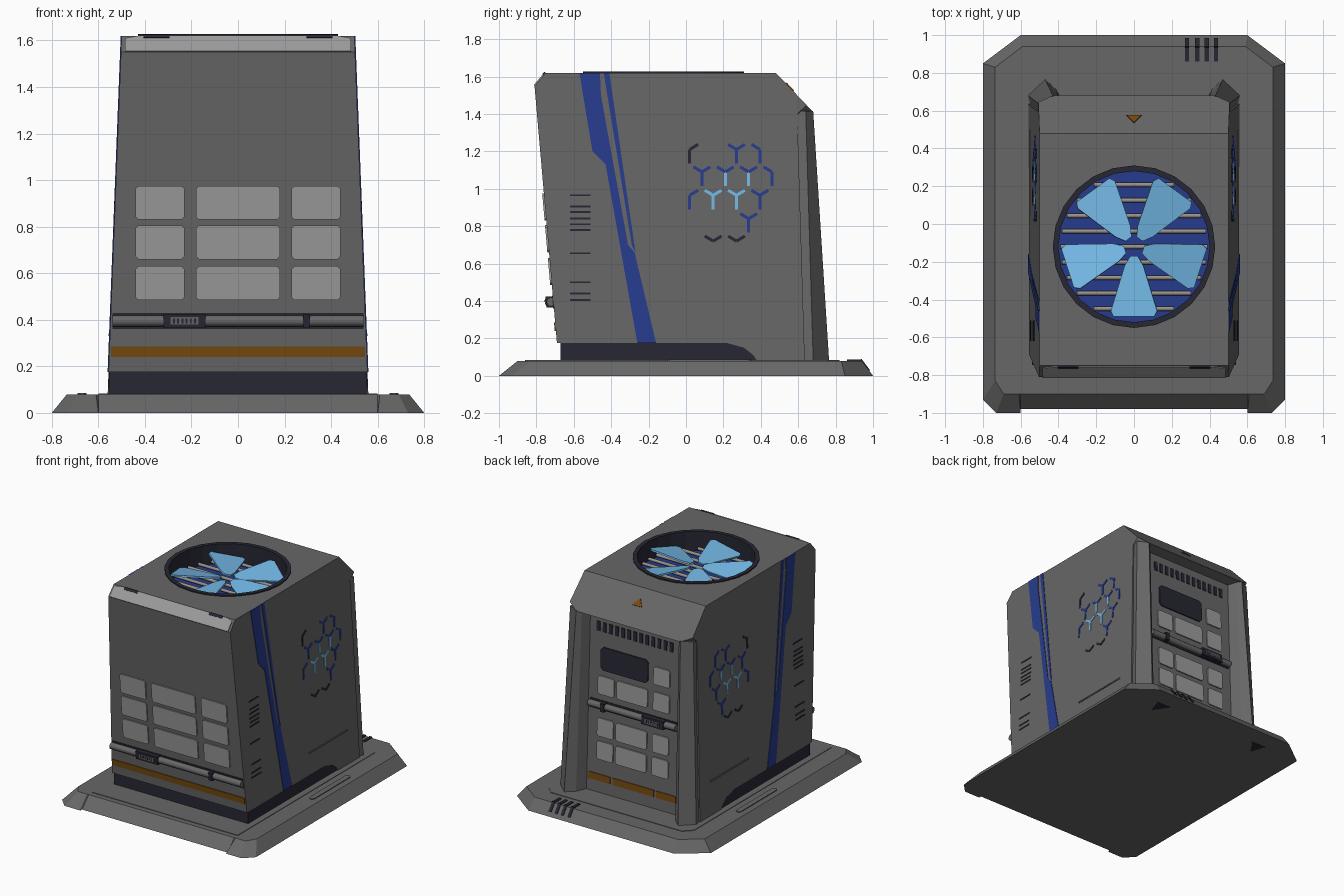
import bpy, bmesh, math
from mathutils import Vector, Matrix

cube = bpy.data.objects.get("Cube")
if cube:
    bpy.data.objects.remove(cube, do_unlink=True)


def material(name, rgb):
    m = bpy.data.materials.new(name)
    m.use_nodes = True
    m.diffuse_color = (*rgb, 1)
    m.node_tree.nodes["Principled BSDF"].inputs["Base Color"].default_value = (*rgb, 1)
    return m


GRAY = material("case gray", (.135, .135, .135))
LIGHT = material("panel light gray", (.33, .33, .33))
DARK = material("dark trim", (.02, .02, .034))
BLUE = material("deep blue", (.02, .045, .27))
SKY = material("light blue", (.18, .5, .82))
ORANGE = material("amber", (.18, .07, .005))
STEEL = material("steel", (.32, .29, .26))


def finish(name, bm, mat, smooth=False):
    bmesh.ops.recalc_face_normals(bm, faces=bm.faces)
    me = bpy.data.meshes.new(name)
    bm.to_mesh(me)
    bm.free()
    me.materials.append(mat)
    if smooth:
        for p in me.polygons:
            p.use_smooth = len(p.vertices) == 4
    ob = bpy.data.objects.new(name, me)
    bpy.context.collection.objects.link(ob)
    return ob


def loft(name, rings, mat):
    """Closed solid through matching rings of points."""
    bm = bmesh.new()
    vs = [[bm.verts.new(p) for p in r] for r in rings]
    n = len(vs[0])
    bm.faces.new(vs[0])
    bm.faces.new(vs[-1])
    for a, b in zip(vs, vs[1:]):
        for i in range(n):
            j = (i + 1) % n
            bm.faces.new((a[i], a[j], b[j], b[i]))
    return finish(name, bm, mat)


def plate(name, pts, where, mat, t=.006):
    """Thin plate: 2D outline laid on a surface given by where(u, v, depth)."""
    return loft(name, [[where(u, v, d) for u, v in pts] for d in (-.01, t)], mat)


def rect(u0, u1, v0, v1):
    return [(u0, v0), (u1, v0), (u1, v1), (u0, v1)]


def soft(u0, u1, v0, v1, c=.012):
    return [(u0 + c, v0), (u1 - c, v0), (u1, v0 + c), (u1, v1 - c),
            (u1 - c, v1), (u0 + c, v1), (u0, v1 - c), (u0, v0 + c)]


def rod(name, p, q, r, mat, sides=12):
    p, q = Vector(p), Vector(q)
    bm = bmesh.new()
    bmesh.ops.create_cone(bm, cap_ends=True, segments=sides, radius1=r, radius2=r, depth=(q - p).length)
    rot = (q - p).to_track_quat('Z', 'Y').to_matrix().to_4x4()
    bm.transform(Matrix.Translation((p + q) / 2) @ rot)
    return finish(name, bm, mat, True)


# Surfaces of the tapered case
def half_width(z):
    return .56 - .06 * (z - .08) / 1.54


def front(u, v, d):
    return (u, -.69 - .12 * (v - .175) / 1.375 - d, v)


def back(u, v, d):
    return (u, .635 - .04 * (v - .08) / 1.32 + d, v)


def top(u, v, d):
    return (u, v, 1.62 + d)


def floor(u, v, d):
    return (u, v, .08 + d)


def brow(u, v, d):
    return (u, -.81 + .06 * v - .7 * d, 1.55 + .07 * v + .7 * d)


def rear_slope(u, v, d):
    return (u, .48 + .2 * v + .7 * d, 1.62 - .21 * v + .7 * d)


def flank(s):
    return lambda u, v, d: (s * (half_width(v) + d), u, v)


# Base tray with sloping rim
half_low = [(.6, -.98), (.6, -1), (.73, -1), (.8, -.93), (.8, .85), (.6, 1)]
half_high = [(.6, -.9), (.61, -.9), (.69, -.9), (.735, -.83), (.735, .83), (.59, .94)]


def both(half, z):
    return [(x, y, z) for x, y in half] + [(-x, y, z) for x, y in reversed(half)]


loft("base_tray", [both(half_low, 0), both(half_high, .08)], GRAY)
plate("base_deck", [(-.6, -.86), (.6, -.86), (.6, .76), (.54, .82), (-.54, .82), (-.6, .76)], floor, GRAY, .004)
for s in (-1, 1):
    plate("base_side_pad", soft(s * .67 - .02, s * .67 + .02, -.1, .35), floor, GRAY)
    plate("base_underside_vent", [(s * .38, .86), (s * .5, .86), (s * .46, .74)],
          lambda u, v, d: (u, v, .003 - d), DARK, .004)
for x in (.28, .335, .385, .435):
    plate("base_vent_slot", rect(x - .011, x + .011, .86, .94), floor, DARK)
    plate("base_vent_slot_slope", rect(x - .011, x + .011, .935, .98),
          lambda u, v, d: (u, v + .6 * d, .08 - (v - .94) * 1.33 + .6 * d), DARK)

# Dark plinth
loft("plinth", [[(s * .552, y, z) for y, z in rect(-.67, .5, .07, .19)] for s in (-1, 1)], DARK)

# Main case: side profile spanned across, with clipped rear lip corners
profile = [(-.69, .175), (-.81, 1.55), (-.75, 1.62), (.48, 1.62), (.645, 1.447), (.68, 1.41),
           (.595, 1.4), (.635, .08), (.38, .08), (.36, .11), (.31, .15), (.22, .175)]
LIP = 5
bm = bmesh.new()
loops = []
for s in (-1, 1):
    loops.append([bm.verts.new((s * (.43 if i == LIP else half_width(z)), y, z))
                  for i, (y, z) in enumerate(profile)])
for l in loops:
    bm.faces.new([v for i, v in enumerate(l) if i != LIP])
    bm.faces.new(l[LIP - 1:LIP + 2])
for i in range(len(profile)):
    j = (i + 1) % len(profile)
    bm.faces.new((loops[0][i], loops[0][j], loops[1][j], loops[1][i]))
case = finish("case", bm, GRAY)

# Fan well cut into the top
FY = -.12
cutter = rod("fan_well_cutter", (0, FY, 1.47), (0, FY, 1.8), .415, GRAY, 24)
cutter.hide_render = True
cutter.hide_set(True)
cutter.display_type = 'WIRE'
cut = case.modifiers.new("fan_well", 'BOOLEAN')
cut.object = cutter
cut.operation = 'DIFFERENCE'
cut.solver = 'EXACT'

# Fan ring, floor, grille bars and blades
bm = bmesh.new()
circles = [[bm.verts.new((r * math.cos(k * math.tau / 24), FY + r * math.sin(k * math.tau / 24), z))
            for k in range(24)] for r, z in ((.43, 1.6), (.43, 1.628), (.4, 1.628), (.4, 1.475))]
for a, b in zip(circles, circles[1:]):
    for k in range(24):
        m = (k + 1) % 24
        bm.faces.new((a[k], a[m], b[m], b[k]))
finish("fan_ring", bm, DARK)
rod("fan_floor", (0, FY, 1.46), (0, FY, 1.485), .412, BLUE, 24)
for k in range(-4, 5):
    dy = k * .082
    w = math.sqrt(.39 ** 2 - dy ** 2)
    rod("fan_grille_bar", (-w, FY + dy, 1.505), (w, FY + dy, 1.505), .012, STEEL, 8)
blade = [(.05, -.02), (.1, -.05), (.34, -.125), (.37, -.11), (.37, .11), (.34, .125), (.1, .05), (.05, .02)]
for k in range(5):
    turn = Matrix.Rotation(math.radians(72 * k - 90), 3, 'Z') @ Matrix.Rotation(math.radians(12), 3, 'X')
    plate("fan_blade", blade, lambda u, v, d: turn @ Vector((u, v, d)) + Vector((0, FY, 1.56)), SKY, .002)

# Top brow and rear slope marks
plate("brow_panel", [(-.485, 0), (.485, 0), (.485, .8), (.42, .97), (-.42, .97), (-.485, .8)], brow, LIGHT)
for s in (-1, 1):
    plate("brow_tab", rect(s * .35 - .055, s * .35 + .055, .8, 1.0), brow, DARK, .009)
plate("rear_marker", [(-.04, .47), (.04, .47), (0, .27)], rear_slope, ORANGE)

# Front keypad, stripe and pipe
for x0, x1 in ((-.44, -.23), (-.18, .18), (.23, .44)):
    for z in (.485, .66, .83):
        plate("front_button", soft(x0, x1, z, z + .145), front, LIGHT, .009)
plate("front_stripe", rect(-.545, .545, .24, .285), front, ORANGE)


def pipe(label, where, w, z, clamps):
    plate(label + "_pipe_groove", rect(-w, w, z - .035, z + .035), where, DARK, .004)
    rod(label + "_pipe", where(-w, z, .012), where(w, z, .012), .024, GRAY)
    for a, b in clamps:
        plate(label + "_pipe_clamp", rect(a, b, z - .03, z + .03), where, DARK, .04)
        if b - a > .1:
            plate(label + "_clamp_face", rect(a + .03, b - .03, z - .016, z + .016), where, GRAY, .044)
            for k in range(6):
                u = a + .045 + k * (b - a - .09) / 5
                plate(label + "_clamp_slot", rect(u - .004, u + .004, z - .01, z + .01), where, DARK, .046)


pipe("front", front, .54, .395, ((-.32, -.14), (.28, .31)))

# Rear panel: vents, screen, keys, pipe and broken stripe
for k in range(13):
    x = -.3 + k * .05
    plate("rear_vent", rect(x - .014, x + .014, 1.27, 1.34), back, DARK)
plate("rear_screen", soft(-.115, .275, .99, 1.16, .02), back, DARK, .009)
plate("rear_key", soft(-.295, -.16, 1, 1.13), back, LIGHT, .009)
for z in (.81, .5, .33):
    for x0, x1 in ((-.295, -.16), (-.115, .14), (.16, .295)):
        plate("rear_key", soft(x0, x1, z, z + .135), back, LIGHT, .009)
pipe("rear", back, .36, .73, ((-.27, -.09), (.22, .25)))
for x0, x1 in ((-.36, -.2), (-.18, .16), (.18, .36)):
    plate("rear_stripe", rect(x0, x1, .17, .22), back, ORANGE)

# Side decoration
stripe = [(-.57, 1.62), (-.46, 1.62), (-.455, 1.5), (-.31, .7), (-.275, .66), (-.16, .175),
          (-.26, .175), (-.43, 1.13), (-.5, 1.2)]
thin = [(-.44, 1.62), (-.41, 1.62), (-.27, .66), (-.29, .7)]
# Honeycomb joints: y, z, left arm, right arm, stem, colour
joints = [(.02, 1.21, 0, 1, 1, DARK), (.27, 1.21, 1, 1, 1, BLUE), (.395, 1.21, 1, 0, 1, BLUE),
          (.085, 1.09, 1, 1, 1, BLUE), (.21, 1.09, 1, 1, 1, BLUE), (.335, 1.09, 1, 1, 1, BLUE),
          (.46, 1.09, 1, 0, 1, BLUE), (.02, .965, 0, 1, 1, BLUE), (.145, .965, 1, 1, 1, SKY),
          (.27, .965, 1, 1, 1, SKY), (.395, .965, 1, 1, 1, BLUE), (.335, .84, 1, 1, 1, BLUE),
          (.145, .72, 1, 1, 0, DARK), (.27, .72, 1, 1, 0, DARK)]


def bar(p, q, h=.008):
    p, q = Vector(p), Vector(q)
    n = (q - p).orthogonal().normalized() * h
    return [p + n, q + n, q - n, p - n]


for s in (-1, 1):
    side = flank(s)
    plate("side_stripe", stripe, side, BLUE, .004)
    plate("side_thin_stripe", thin, side, BLUE, .004)
    plate("side_seam", rect(.05, .5, .33, .34), side, GRAY)
    for z in (.965, .905, .875, .84, .81, .78, .655, .5, .44, .405):
        plate("side_slot", rect(-.62, -.51, z - .005, z + .005), side, DARK, .003)
    for y, z, l, r, stem, mat in joints:
        for on, dy, dz in ((l, -.045, .027), (r, .045, .027), (stem, 0, -.075)):
            if on:
                tip = mat
                if stem and dy == 0 and z == 1.09 and .2 < y < .4:
                    tip = SKY
                plate("honeycomb_bar", bar((y, z), (y + dy, z + dz)), side, tip, .004)
    # Rear pillars
    low = [(.56, .68), (.47, .765), (.41, .71), (.36, .6), (.53, .56)]
    high = [(.508, .64), (.43, .68), (.4, .655), (.36, .57), (.49, .53)]
    loft("rear_pillar", [[(s * x, y, z) for x, y in ring] for ring, z in ((low, .08), (high, 1.415))], GRAY)
